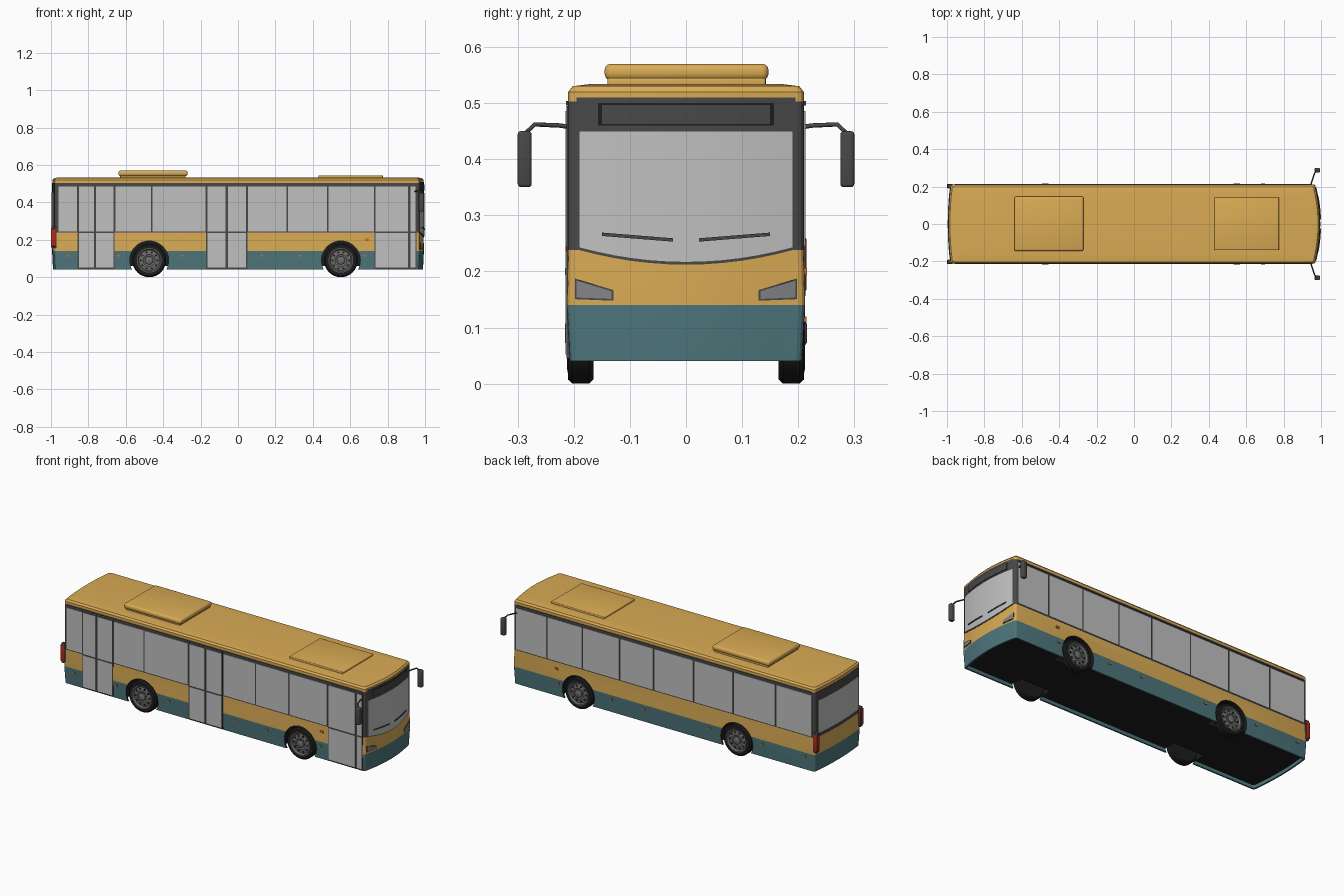
import bpy, bmesh, math
from mathutils import Vector

cube = bpy.data.objects.get("Cube")
if cube:
    bpy.data.objects.remove(cube, do_unlink=True)


def make_material(name, r, g, b):
    m = bpy.data.materials.new(name)
    m.use_nodes = True
    m.diffuse_color = (r, g, b, 1)
    m.node_tree.nodes["Principled BSDF"].inputs["Base Color"].default_value = (r, g, b, 1)
    return m


black = make_material("black rubber", .012, .012, .013)
teal = make_material("teal paint", .075, .18, .2)
yellow = make_material("yellow paint", .7, .41, .09)
trim = make_material("dark grey trim", .065, .065, .065)
glass = make_material("pale glass", .53, .53, .53)
metal = make_material("rim grey", .15, .15, .15)
lamp = make_material("headlight grey", .23, .23, .24)
orange = make_material("orange lamp", .6, .16, .02)
red = make_material("red lamp", .4, .025, .015)

HALF = .21


def finish(name, bm, *mats, angle=15):
    bmesh.ops.recalc_face_normals(bm, faces=bm.faces)
    mesh = bpy.data.meshes.new(name)
    bm.to_mesh(mesh)
    bm.free()
    ob = bpy.data.objects.new(name, mesh)
    bpy.context.collection.objects.link(ob)
    for m in mats:
        mesh.materials.append(m)
    smooth(ob, angle)
    return ob


def smooth(ob, angle):
    bpy.ops.object.select_all(action='DESELECT')
    ob.select_set(True)
    bpy.context.view_layer.objects.active = ob
    bpy.ops.object.shade_smooth_by_angle(angle=math.radians(angle))


def box(name, lo, hi, mat, bevel=0):
    bm = bmesh.new()
    bmesh.ops.create_cube(bm, size=1)
    for v in bm.verts:
        v.co = Vector([(a + b) / 2 + c * (b - a) for a, b, c in zip(lo, hi, v.co)])
    if bevel:
        bmesh.ops.bevel(bm, geom=bm.edges[:], offset=bevel, segments=3, affect='EDGES', profile=.5)
    return finish(name, bm, mat, angle=40)


def lathe(name, profile, x, z, mat, sides=32):
    """Revolve (radius, y) points about a cross axis at x, z."""
    bm = bmesh.new()
    rings = [[bm.verts.new((x + r * math.cos(a), y, z + r * math.sin(a)))
              for a in (2 * math.pi * i / sides for i in range(sides))] for r, y in profile]
    for p, q in zip(rings, rings[1:]):
        for i in range(sides):
            j = (i + 1) % sides
            bm.faces.new((p[i], p[j], q[j], q[i]))
    bm.faces.new(rings[0])
    bm.faces.new(rings[-1])
    return finish(name, bm, mat, angle=35)


# Body plan: bowed nose and tail, rounded corners
def nose(y):
    return .992 - .6 * y * y


def tail(y):
    return -.992 + .3 * y * y


def half_plan(end, sign):
    ys = [-.19 + .38 * i / 12 for i in range(13)]
    pts = [(end(y), y) for y in ys]
    a, c = Vector((end(.19), .19)), Vector((end(.19) - sign * .015, HALF))
    b = Vector((a.x, HALF))
    corner = [(1 - t) ** 2 * a + 2 * t * (1 - t) * b + t * t * c for t in (.25, .5, .75, 1)]
    return [(p.x, -p.y) for p in reversed(corner)] + pts + [tuple(p) for p in corner]


plan = half_plan(nose, 1) + half_plan(tail, -1)[::-1]

# Body shell: level height, inset, material of the band above it
levels = [(.06, .012, 1), (.04, .012, 1), (.04, .003, 1), (.14, -.002, 2), (.238, 0, 3),
          (.503, 0, 2), (.52, 0, 2), (.53, .008, 2), (.534, .04, 2)]
bm = bmesh.new()
rings = [[bm.verts.new((x * (1 - d / .99), y * (1 - d / HALF), z)) for x, y in plan]
         for z, d, _ in levels]
for (p, q), level in zip(zip(rings, rings[1:]), levels):
    for i in range(len(plan)):
        j = (i + 1) % len(plan)
        bm.faces.new((p[i], p[j], q[j], q[i])).material_index = level[2]
bm.faces.new(rings[0]).material_index = 0
bm.faces.new(rings[-1]).material_index = 2
body = finish("body", bm, black, teal, yellow, trim)

# Wheel arches cut into the body, then wheels
for axle, x in (("rear", -.475), ("front", .55)):
    for side, s in (("right", -1), ("left", 1)):
        cutter = lathe("arch_cutter", [(.104, s * .13), (.104, s * .25)], x, .09, black)
        cutter.hide_render = True
        mod = body.modifiers.new("arch", 'BOOLEAN')
        mod.operation, mod.solver, mod.object = 'DIFFERENCE', 'EXACT', cutter
        bpy.context.view_layer.objects.active = body
        bpy.ops.object.modifier_apply(modifier=mod.name)
        bpy.data.objects.remove(cutter, do_unlink=True)

        tag = f"{axle}_{side}_"
        lathe(tag + "tyre", [(.06, s * .165), (.082, s * .165), (.09, s * .173), (.09, s * .202),
                             (.083, s * .21), (.066, s * .211), (.064, s * .2)], x, .09, black)
        lathe(tag + "rim", [(.066, s * .195), (.066, s * .212), (.061, s * .212), (.055, s * .203),
                            (.032, s * .207), (.026, s * .203)], x, .09, metal)
        lathe(tag + "hub", [(.022, s * .2), (.022, s * .212), (.016, s * .216)], x, .09, metal, 16)
        for i in range(10):
            a = math.tau * i / 10
            lathe(tag + "rim_hole", [(.006, s * .203), (.006, s * .2065)],
                  x + .045 * math.cos(a), .09 + .045 * math.sin(a), black, 8)
smooth(body, 15)


# Flat plates on the side walls
def side_plate(name, s, x0, x1, z0, z1, mat, out=.003):
    ya, yb = sorted((s * (HALF - .003), s * (HALF + out)))
    return box(name, (x0, ya, z0), (x1, yb, z1), mat)


def window_row(name, s, edges):
    for a, b in zip(edges, edges[1:]):
        side_plate(name, s, a + .004, b - .004, .245, .486, glass)


window_row("left_window", 1, [-.965, -.73, -.455, -.2, .06, .28, .52, .75, .955])
window_row("right_window", -1, [-.965, -.857])
window_row("right_window", -1, [-.66, -.46, -.17])
window_row("right_window", -1, [.05, .262, .48, .73])

# Doors: dark frame with upper and lower panes per leaf
for name, edges in (("rear_door", [-.857, -.765, -.66]), ("middle_door", [-.17, -.06, .05]),
                    ("front_door", [.73, .915, .955])):
    side_plate(name + "_frame", -1, edges[0], edges[-1], .045, .495, trim, .003)
    for a, b in zip(edges, edges[1:]):
        for z0, z1 in ((.052, .236), (.244, .486)):
            side_plate(name + "_pane", -1, a + .006, b - .006, z0, z1, glass, .005)

# Side marker lamps and dark rain gutters
for s in (-1, 1):
    for x in (-.915, -.64, -.3, .125, .335, .68):
        side_plate("side_marker", s, x - .008, x + .008, .11, .12, orange, .005)
    side_plate("turn_lamp", s, .68, .7, .194, .206, orange, .006)
    side_plate("gutter", s, -.96, .95, .496, .504, trim, .004)


# Curved sheets that follow the nose or tail
def end_sheet(name, end, sign, y0, y1, low, high, mat, out):
    n = 12
    bm = bmesh.new()
    cols = []
    for i in range(n + 1):
        y = y0 + (y1 - y0) * i / n
        cols.append([bm.verts.new((end(y) + sign * o, y, z))
                     for o, z in ((0, low(y)), (out, low(y)), (out, high(y)), (0, high(y)))])
    for p, q in zip(cols, cols[1:]):
        for i in range(4):
            j = (i + 1) % 4
            bm.faces.new((p[i], p[j], q[j], q[i]))
    bm.faces.new(cols[0])
    bm.faces.new(cols[-1])
    return finish(name, bm, mat)


def const(z):
    return lambda y: z


def sill(y):
    return .217 + .026 * (y / .19) ** 2


end_sheet("windscreen_frame", nose, 1, -.195, .195, lambda y: sill(y) - .005, const(.51), trim, .002)
end_sheet("windscreen", nose, 1, -.19, .19, sill, const(.449), glass, .004)
end_sheet("destination_surround", nose, 1, -.157, .157, const(.46), const(.5), black, .003)
end_sheet("destination_panel", nose, 1, -.15, .15, const(.463), const(.497), trim, .004)
end_sheet("rear_window_frame", tail, -1, -.195, .195, const(.238), const(.503), trim, .002)
end_sheet("rear_window", tail, -1, -.185, .185, const(.26), const(.452), glass, .004)

for side, s in (("right", -1), ("left", 1)):
    # Headlights and wipers
    def slope(z, k, mid):
        return lambda y: z + k * (abs(y) - mid)
    end_sheet(side + "_headlight_rim", nose, 1, s * .129, s * .198, slope(.149, .04, .16),
              slope(.176, .3, .16), trim, .004)
    end_sheet(side + "_headlight", nose, 1, s * .133, s * .195, slope(.152, .04, .16),
              slope(.173, .3, .16), lamp, .006)
    end_sheet(side + "_wiper", nose, 1, s * .023, s * .15, slope(.258, .08, .085),
              slope(.264, .08, .085), trim, .008)
    # Mirror arm and head
    curve = bpy.data.curves.new(side + "_mirror_arm", 'CURVE')
    curve.dimensions, curve.bevel_depth, curve.bevel_resolution = '3D', .004, 2
    curve.use_fill_caps = True
    path = [(.945, .205, .457), (.95, .225, .46), (.965, .27, .462), (.979, .287, .445)]
    spline = curve.splines.new('POLY')
    spline.points.add(len(path) - 1)
    for point, (x, y, z) in zip(spline.points, path):
        point.co = (x, s * y, z, 1)
    curve.materials.append(trim)
    bpy.context.collection.objects.link(bpy.data.objects.new(side + "_mirror_arm", curve))
    ya, yb = sorted((s * .275, s * .3))
    box(side + "_mirror", (.966, ya, .35), (.994, yb, .45), trim, .006)
    # Tail lamps
    ya, yb = sorted((s * .19, s * .213))
    box(side + "_tail_lamp_base", (-.996, ya, .155), (-.97, yb, .27), trim, .003)
    ya, yb = sorted((s * .193, s * .2145))
    box(side + "_tail_lamp", (-1, ya, .165), (-.973, yb, .26), red, .003)

# Roof equipment
box("cooling_unit_base", (-.63, -.137, .528), (-.28, .143, .545), yellow, .004)
box("cooling_unit", (-.64, -.145, .541), (-.27, .147, .57), yellow, .011)
box("roof_hatch", (.43, -.14, .528), (.775, .142, .545), yellow, .004)
